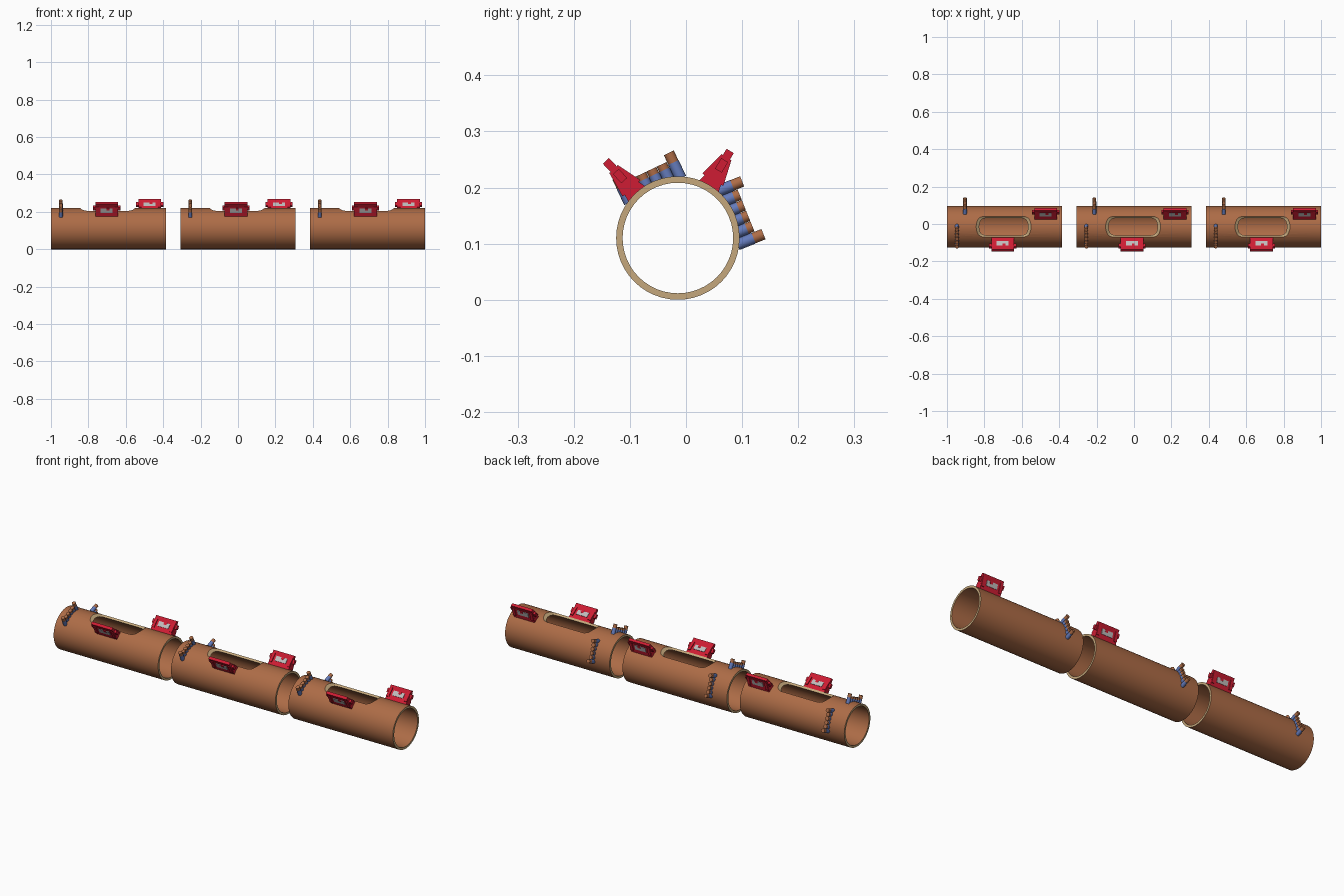
import bpy, bmesh, math
from mathutils import Vector, Matrix

if "Cube" in bpy.data.objects:
    bpy.data.objects.remove(bpy.data.objects["Cube"])

def mat(name, rgb):
    m = bpy.data.materials.new(name)
    m.diffuse_color = (*rgb, 1)
    m.use_nodes = True
    m.node_tree.nodes["Principled BSDF"].inputs["Base Color"].default_value = m.diffuse_color
    return m

BROWN = mat("bark_brown", (0.42, 0.15, 0.062))
TAN = mat("cut_wood_tan", (0.56, 0.39, 0.20))
BLUE = mat("peg_blue", (0.13, 0.20, 0.50))
RED = mat("clip_red", (0.62, 0.012, 0.033))
GREY = mat("label_grey", (0.52, 0.50, 0.50))

CY, CZ, R, RI, HALF = -0.0145, 0.11, 0.11, 0.0985, 0.308   # tube axis and size

def finish(bm, name, mats, smooth=True):
    bmesh.ops.recalc_face_normals(bm, faces=bm.faces)
    me = bpy.data.meshes.new(name)
    bm.to_mesh(me)
    bm.free()
    for m in mats:
        me.materials.append(m)
    ob = bpy.data.objects.new(name, me)
    bpy.context.collection.objects.link(ob)
    if smooth:
        shade(ob)
    return ob

def shade(ob):
    bpy.ops.object.select_all(action='DESELECT')
    ob.select_set(True)
    bpy.context.view_layer.objects.active = ob
    bpy.ops.object.shade_smooth_by_angle(angle=math.radians(35))

def loft(bm, rings, mi=0, closed=False):
    """Skin a list of point rings; cap the ends unless the loft is closed."""
    vs = [[bm.verts.new(p) for p in r] for r in rings]
    n, k = len(vs[0]), len(vs)
    for j in range(k if closed else k - 1):
        a, b = vs[j], vs[(j + 1) % k]
        for i in range(n):
            f = bm.faces.new((a[i], a[(i + 1) % n], b[(i + 1) % n], b[i]))
            f.material_index = mi
    if not closed:
        for r in (vs[0], vs[-1]):
            bm.faces.new(r).material_index = mi

def frame(x, deg):
    """Local x = tube axis, local y = tangent, local z = outwards at the angle."""
    a = math.radians(deg)
    m = Matrix(((1, 0, 0), (0, math.sin(a), math.cos(a)), (0, -math.cos(a), math.sin(a))))
    return Matrix.Translation((x, CY, CZ)) @ m.to_4x4()

def circle(x, r, n=48):
    return [Vector((x, CY + r * math.cos(2 * math.pi * i / n),
                    CZ + r * math.sin(2 * math.pi * i / n))) for i in range(n)]

def rounded_rect(cx, hx, hy, z, r=0.022):
    pts = []
    for q, (sx, sy) in enumerate(((1, 1), (-1, 1), (-1, -1), (1, -1))):
        for i in range(6):
            a = math.pi / 2 * (q + i / 5)
            pts.append((cx + sx * (hx - r) + r * math.cos(a),
                        CY + sy * (hy - r) + r * math.sin(a), z))
    return pts

def tube(cx, tag):
    # hollow tube with pale end rims
    bm = bmesh.new()
    loft(bm, [circle(cx - HALF, R), circle(cx + HALF, R),
              circle(cx + HALF, RI), circle(cx - HALF, RI)], closed=True)
    for f in bm.faces:
        f.normal_update()
        if abs(f.normal.x) > 0.5:
            f.material_index = 1
    ob = finish(bm, "tube_" + tag, [BROWN, TAN], False)
    # chamfered window cut through the top
    bm = bmesh.new()
    wx = cx - 0.005
    loft(bm, [rounded_rect(wx, 0.115, 0.046, 0.11), rounded_rect(wx, 0.115, 0.046, 0.197),
              rounded_rect(wx, 0.175, 0.094, 0.24)], 1)
    cutter = finish(bm, "window_cutter", [BROWN, TAN], False)
    cutter.hide_render = True
    mod = ob.modifiers.new("window", 'BOOLEAN')
    mod.operation, mod.solver, mod.object = 'DIFFERENCE', 'EXACT', cutter
    bpy.context.view_layer.objects.active = ob
    bpy.ops.object.modifier_apply(modifier=mod.name)
    bpy.data.objects.remove(cutter)
    shade(ob)

def pegs(x, deg, tag):
    # row of six pegs, blue shafts with brown tips, tall at both ends
    bm = bmesh.new()
    for i in range(6):
        t = (i - 2.5) * 0.0203
        end = i in (0, 5)
        base, mid, top = (0.094, 0.125, 0.144) if end else (0.1, 0.12, 0.131)
        ring = lambda z, r: [(r * math.cos(math.pi * k / 8), t + r * math.sin(math.pi * k / 8), z)
                             for k in range(16)]
        loft(bm, [ring(base, 0.0102), ring(mid, 0.0102)], 0)
        loft(bm, [ring(mid, 0.0098), ring(top, 0.0098)], 1)
    bm.transform(frame(x, deg))
    finish(bm, "peg_row_" + tag, [BLUE, BROWN])

def box(bm, m, c, s, mi):
    r = bmesh.ops.create_cube(bm, size=1, matrix=m @ Matrix.Translation(c) @ Matrix.Diagonal((*s, 1)))
    for f in {f for v in r["verts"] for f in v.link_faces}:
        f.material_index = mi

def clip(x, deg, top, tag):
    # wedge-shaped clip, wide at the tube and thin at the outer lip
    bm = bmesh.new()
    prof = [(-0.021, 0.104), (-0.0075, 0.16), (-0.0075, top), (0.0075, top), (0.0075, 0.16), (0.021, 0.104)]
    loft(bm, [[(s * 0.061, y, z) for y, z in prof] for s in (-1, 1)])
    box(bm, Matrix(), (0, 0, 0.151), (0.145, 0.014, 0.022), 0)      # side lugs
    slope = math.atan2(0.0135, 0.056)
    for s in (-1, 1):                                             # label on each sloping face
        m = Matrix.Translation((0, s * 0.0115, 0.144)) @ Matrix.Rotation(s * slope, 4, 'X')
        box(bm, m, (0, 0, 0), (0.064, 0.005, 0.026), 1)
        box(bm, m, (0.006, 0, 0.008), (0.016, 0.007, 0.012), 0)
        for e in (-1, 1):                                         # raised frame bars
            box(bm, m, (e * 0.052, 0, 0), (0.016, 0.009, 0.048), 0)
    bm.transform(frame(x, deg))
    finish(bm, "clip_" + tag, [RED, GREY], False)

for k, tag in ((-1, "left"), (0, "middle"), (1, "right")):
    cx = k * 0.692
    tube(cx, tag)
    pegs(cx - 0.255, 115.5, "front_" + tag)
    pegs(cx - 0.212, 22, "back_" + tag)
    clip(cx - 0.01, 133, 0.188, "front_" + tag)
    clip(cx + 0.22, 59, 0.181, "back_" + tag)
